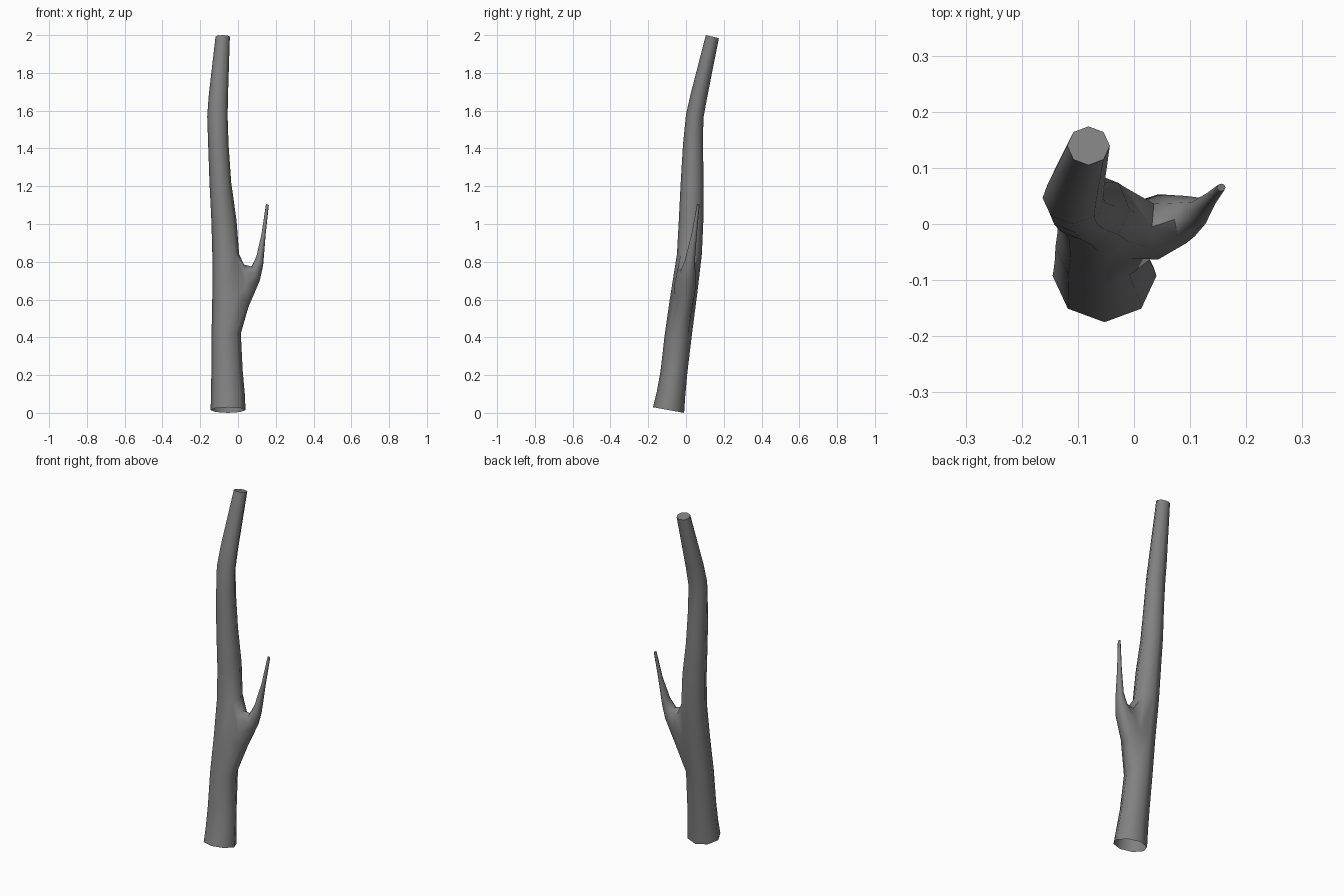
import bpy, bmesh
from math import sin, cos, pi, radians

cube = bpy.data.objects.get("Cube")
if cube:
    bpy.data.objects.remove(cube, do_unlink=True)

SIDES = 8

# Bark colour
bark = bpy.data.materials.new("bark_grey")
bark.use_nodes = True
grey = (0.22, 0.22, 0.22, 1)
bark.diffuse_color = grey
bark.node_tree.nodes["Principled BSDF"].inputs["Base Color"].default_value = grey

# Trunk sections: height, left x, right x, front y, back y, tilt
trunk = [
    (0.015, -0.145, 0.040, -0.175, -0.010, 0.015),
    (0.10, -0.143, 0.036, -0.155, -0.004, 0.01),
    (0.22, -0.141, 0.025, -0.135, 0.008, 0),
    (0.42, -0.140, 0.015, -0.112, 0.032, 0),
    (0.62, -0.136, 0.018, -0.083, 0.058, 0),
    (0.84, -0.136, 0.006, -0.048, 0.084, 0),
    (1.02, -0.141, -0.008, -0.038, 0.092, 0),
    (1.22, -0.151, -0.036, -0.028, 0.093, 0),
    (1.42, -0.158, -0.050, -0.016, 0.090, 0),
    (1.57, -0.163, -0.055, 0.000, 0.092, 0.01),
    (1.68, -0.155, -0.053, 0.025, 0.112, 0.01),
    (1.992, -0.119, -0.043, 0.105, 0.174, 0.008),
]
# Branch sections: outer x, outer z, inner x, inner z, centre y, half width
branch = [
    (0.055, 0.56, 0.032, 0.785, -0.005, 0.058),
    (0.115, 0.70, 0.072, 0.775, 0.008, 0.042),
    (0.133, 0.78, 0.098, 0.83, 0.020, 0.027),
    (0.147, 0.95, 0.125, 0.95, 0.044, 0.014),
    (0.163, 1.10, 0.148, 1.106, 0.065, 0.007),
]

bm = bmesh.new()


def ring(centre, u, v):
    """Closed section spanned by two half-axis vectors."""
    verts = []
    for k in range(SIDES):
        c, s = cos(2 * pi * k / SIDES), sin(2 * pi * k / SIDES)
        verts.append(bm.verts.new([p + a * c + b * s for p, a, b in zip(centre, u, v)]))
    return verts


def bridge(lower, upper, skip=()):
    for k in range(SIDES):
        if k not in skip:
            n = (k + 1) % SIDES
            bm.faces.new((lower[k], lower[n], upper[n], upper[k]))


# Trunk, with an opening on the side where the branch grows
rings = [ring(((l + r) / 2, (f + b) / 2, z), ((r - l) / 2, 0, 0), (0, (b - f) / 2, -t))
         for z, l, r, f, b, t in trunk]
for i in range(len(rings) - 1):
    bridge(rings[i], rings[i + 1], (0, SIDES - 1) if i in (3, 4) else ())
bm.faces.new(rings[-1])

# Branch, grown out of the opening's rim
low, mid, high = rings[3:6]
previous = [low[0], low[1], mid[1], high[1], high[0], high[-1], mid[-1], low[-1]]
for ox, oz, ix, iz, y, half in branch:
    section = ring(((ox + ix) / 2, y, (oz + iz) / 2),
                   ((ox - ix) / 2, 0, (oz - iz) / 2), (0, half, 0))
    bridge(previous, section)
    previous = section
bm.faces.new(previous)

# The opening's middle vertex is no longer used
bmesh.ops.delete(bm, geom=[v for v in bm.verts if not v.link_faces], context='VERTS')
bmesh.ops.recalc_face_normals(bm, faces=bm.faces)

mesh = bpy.data.meshes.new("forked_branch")
bm.to_mesh(mesh)
bm.free()
mesh.materials.append(bark)
obj = bpy.data.objects.new("forked_branch", mesh)
bpy.context.collection.objects.link(obj)
bpy.ops.object.select_all(action='DESELECT')
obj.select_set(True)
bpy.context.view_layer.objects.active = obj
bpy.ops.object.shade_smooth_by_angle(angle=radians(60))
